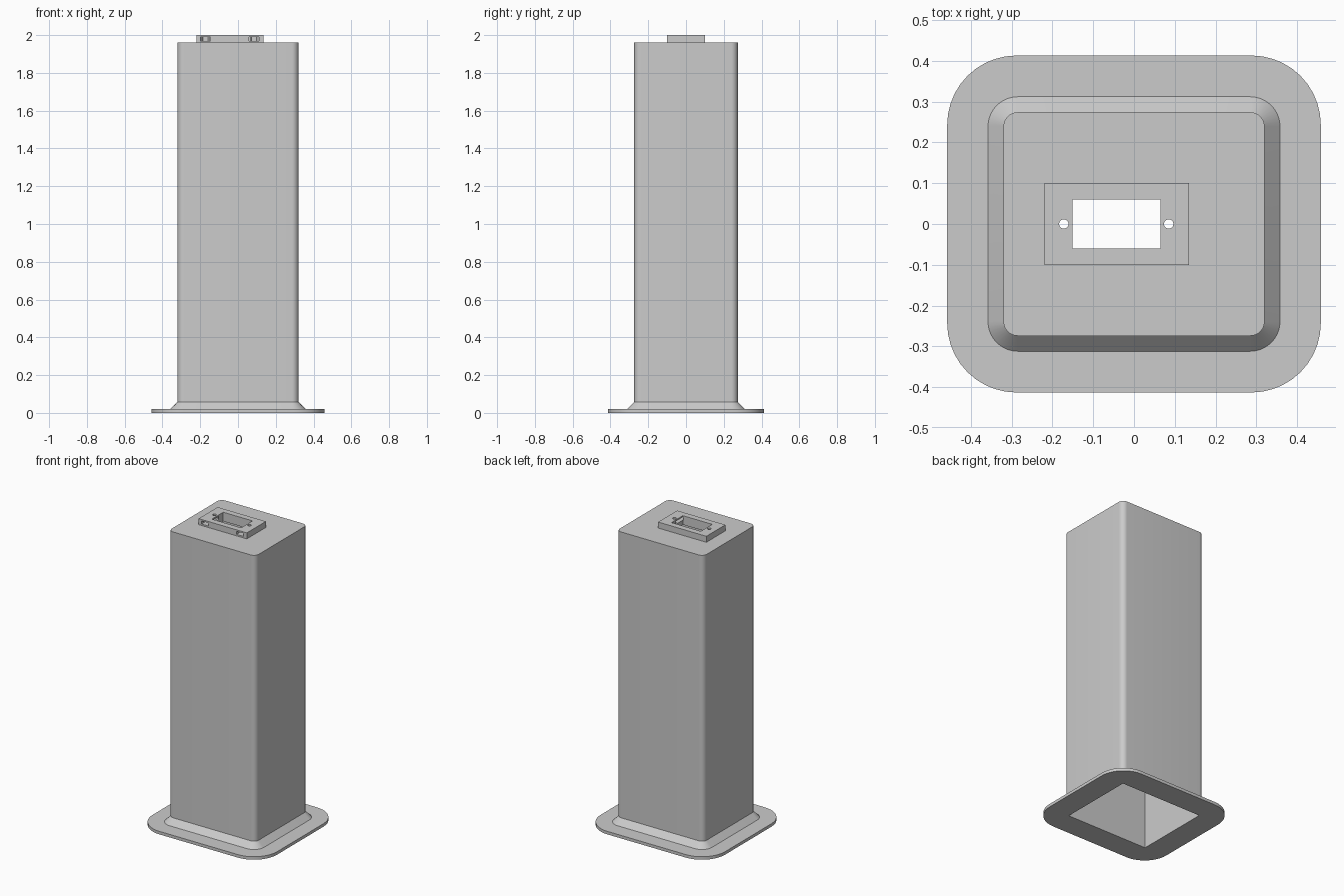
import bpy
import bmesh
from math import cos, sin, pi, radians

cube = bpy.data.objects.get("Cube")
if cube:
    bpy.data.objects.remove(cube, do_unlink=True)

grey = bpy.data.materials.new("plain grey")
grey.use_nodes = True
grey.diffuse_color = (0.6, 0.6, 0.6, 1)
grey.node_tree.nodes["Principled BSDF"].inputs["Base Color"].default_value = grey.diffuse_color


def rounded_rect(hx, hy, r, segments=10):
    """Outline of a rectangle with rounded corners, anticlockwise."""
    points = []
    for corner, (sx, sy) in enumerate([(1, 1), (-1, 1), (-1, -1), (1, -1)]):
        for i in range(segments + 1):
            a = (corner + i / segments) * pi / 2
            points.append((sx * (hx - r) + r * cos(a), sy * (hy - r) + r * sin(a)))
    return points


def rect(x0, x1, y0, y1):
    return [(x0, y0), (x1, y0), (x1, y1), (x0, y1)]


def circle(x, r, sides=24):
    return [(x + r * cos(2 * pi * i / sides), r * sin(2 * pi * i / sides)) for i in range(sides)]


def loft(name, levels):
    """Closed solid through (outline, height) levels."""
    bm = bmesh.new()
    rings = [[bm.verts.new((x, y, z)) for x, y in outline] for outline, z in levels]
    n = len(rings[0])
    for low, high in zip(rings, rings[1:]):
        for i in range(n):
            j = (i + 1) % n
            bm.faces.new((low[i], low[j], high[j], high[i]))
    bm.faces.new(rings[0][::-1])
    bm.faces.new(rings[-1])
    bmesh.ops.recalc_face_normals(bm, faces=bm.faces)
    mesh = bpy.data.meshes.new(name)
    bm.to_mesh(mesh)
    bm.free()
    mesh.materials.append(grey)
    obj = bpy.data.objects.new(name, mesh)
    bpy.context.collection.objects.link(obj)
    return obj


def select(obj):
    bpy.ops.object.select_all(action='DESELECT')
    obj.select_set(True)
    bpy.context.view_layer.objects.active = obj


def cut(obj, outline, z0, z1):
    """Cut a vertical prism out of a part."""
    cutter = loft("cutter", [(outline, z0), (outline, z1)])
    cutter.hide_render = True
    mod = obj.modifiers.new("cut", 'BOOLEAN')
    mod.operation = 'DIFFERENCE'
    mod.solver = 'EXACT'
    mod.object = cutter
    select(obj)
    bpy.ops.object.modifier_apply(modifier=mod.name)
    bpy.data.objects.remove(cutter, do_unlink=True)


# Column with flared foot and flat flange
flange = rounded_rect(0.458, 0.413, 0.17)
flare = rounded_rect(0.358, 0.312, 0.073)
shaft = rounded_rect(0.32, 0.274, 0.035)
column = loft("column_and_flange", [(flange, 0), (flange, 0.02), (flare, 0.02),
                                    (shaft, 0.058), (shaft, 1.96)])

# Raised socket plate on top
plate = loft("socket_plate", [(rect(-0.22, 0.135, -0.1, 0.1), z) for z in (1.96, 2)])

# Hollow inside, open at the bottom
cut(column, rect(-0.3, 0.3, -0.254, 0.254), -0.1, 1.94)

# Socket opening and screw holes pass through plate and column top
screw_xs = (-0.172, 0.085)
for part in (column, plate):
    cut(part, rect(-0.151, 0.065, -0.06, 0.06), 1.9, 2.1)
    for x in screw_xs:
        cut(part, circle(x, 0.0115), 1.9, 2.1)

# Nut slots in the front edge of the plate, ending in a half hexagon
R = 0.026
for x in screw_xs:
    slot = [(x - R, -0.2), (x + R, -0.2), (x + R, 0), (x + R / 2, R * 0.866),
            (x - R / 2, R * 0.866), (x - R, 0)]
    cut(plate, slot, 1.97, 1.99)

for part in (column, plate):
    select(part)
    bpy.ops.object.shade_smooth_by_angle(angle=radians(30))
